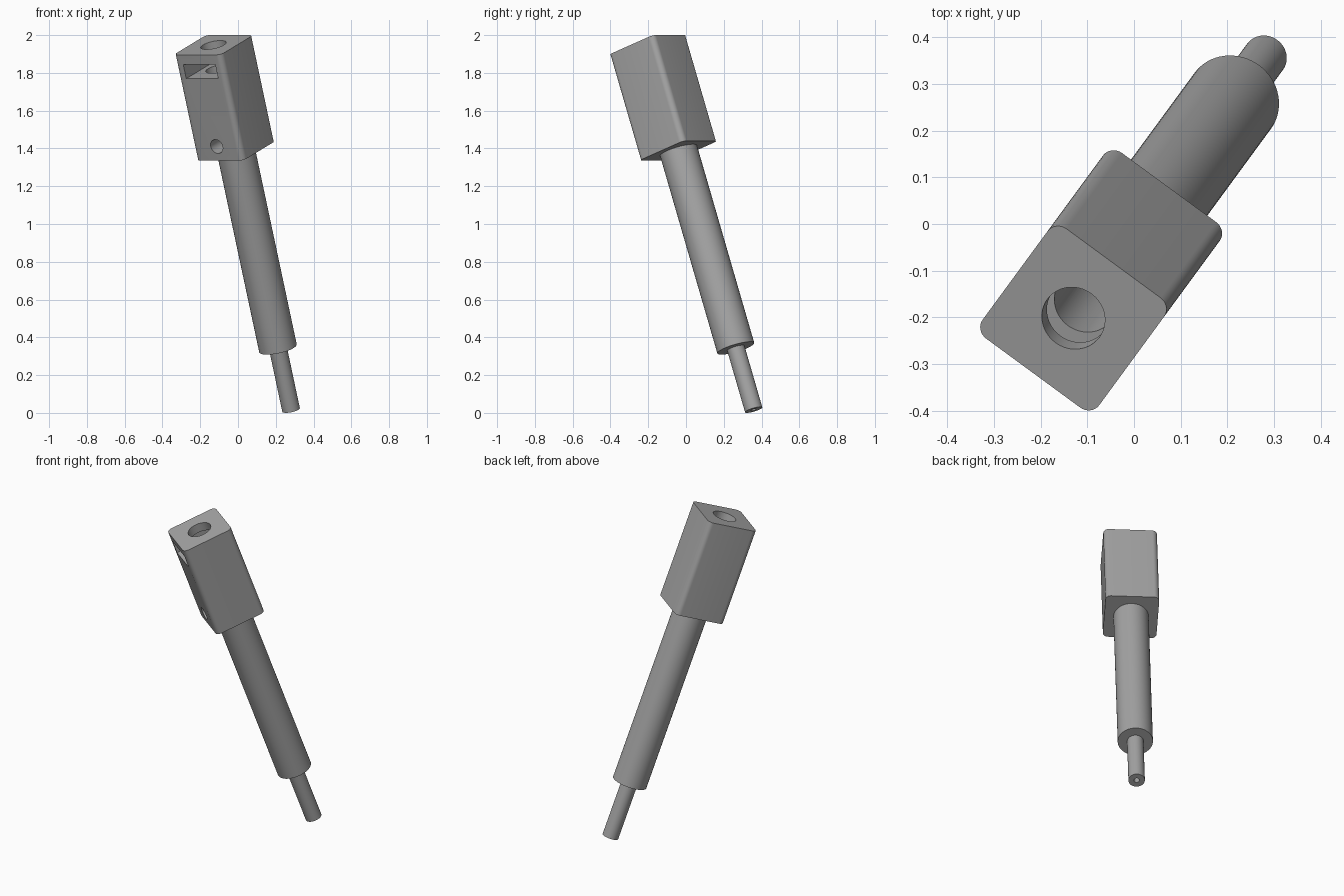
import bpy, bmesh
from math import sin, cos, atan2
from mathutils import Matrix, Vector

cube = bpy.data.objects.get("Cube")
if cube:
    bpy.data.objects.remove(cube, do_unlink=True)

# Tilted frame: origin at the middle of the block's top, z along the tool axis
tilt = atan2(0.695, 1.932)
turn = atan2(-0.591, 0.806)
frame = (Matrix.Translation((-0.13, -0.202, 1.948))
         @ Matrix.Rotation(turn, 4, 'Z') @ Matrix.Rotation(tilt, 4, 'X'))

metal = bpy.data.materials.new("grey metal")
metal.use_nodes = True
grey = (0.37, 0.37, 0.37, 1)
metal.diffuse_color = grey
metal.node_tree.nodes["Principled BSDF"].inputs["Base Color"].default_value = grey


def finish(name, bm):
    mesh = bpy.data.meshes.new(name)
    bmesh.ops.recalc_face_normals(bm, faces=bm.faces)
    bm.to_mesh(mesh)
    bm.free()
    mesh.materials.append(metal)
    obj = bpy.data.objects.new(name, mesh)
    bpy.context.collection.objects.link(obj)
    obj.matrix_world = frame
    return obj


def box(name, low, high, rounding=0):
    low, high = Vector(low), Vector(high)
    bm = bmesh.new()
    bmesh.ops.create_cube(bm, size=1)
    for v in bm.verts:
        v.co = (low + high) / 2 + v.co * (high - low)
    if rounding:
        upright = [e for e in bm.edges
                   if abs(e.verts[0].co.z - e.verts[1].co.z) > 0.1]
        bmesh.ops.bevel(bm, geom=upright, offset=rounding, segments=8,
                        profile=0.5, affect='EDGES')
    return finish(name, bm)


def rod(name, start, end, radius):
    start, end = Vector(start), Vector(end)
    axis = end - start
    turned = axis.to_track_quat('Z', 'Y').to_matrix().to_4x4()
    bm = bmesh.new()
    bmesh.ops.create_cone(bm, cap_ends=True, segments=64, radius1=radius,
                          radius2=radius, depth=axis.length,
                          matrix=Matrix.Translation((start + end) / 2) @ turned)
    return finish(name, bm)


def select_only(obj):
    bpy.ops.object.select_all(action='DESELECT')
    obj.select_set(True)
    bpy.context.view_layer.objects.active = obj


def cut(obj, cutter):
    cutter.hide_render = True
    mod = obj.modifiers.new("cut", 'BOOLEAN')
    mod.operation = 'DIFFERENCE'
    mod.solver = 'EXACT'
    mod.object = cutter
    bpy.context.view_layer.update()
    select_only(obj)
    bpy.ops.object.modifier_apply(modifier=mod.name)
    bpy.data.objects.remove(cutter, do_unlink=True)


# Main parts along the axis
half = 0.155
block = box("mount_block", (-half, -half, -0.595), (half, half, 0), 0.03)
shaft = rod("shaft", (0, 0, -1.706), (0, 0, -0.585), 0.1015)
tip = rod("tip_rod", (0, 0, -2.053), (0, 0, -1.69), 0.0475)

# Top bore, nut slot and side screw hole in the block
cut(block, rod("bore_cutter", (0, 0, -0.57), (0, 0, 0.1), 0.069))
cut(block, box("slot_cutter", (-0.105, -0.3, -0.134), (0.105, 0.105, -0.054)))
cut(block, rod("screw_cutter", (0, -0.3, -0.516), (0, 0, -0.516), 0.039))

# Small hole in the end of the tip
cut(tip, rod("tip_cutter", (0, 0, -2.2), (0, 0, -1.9), 0.016))

for part in (block, shaft, tip):
    select_only(part)
    bpy.ops.object.shade_smooth_by_angle(angle=0.6)
